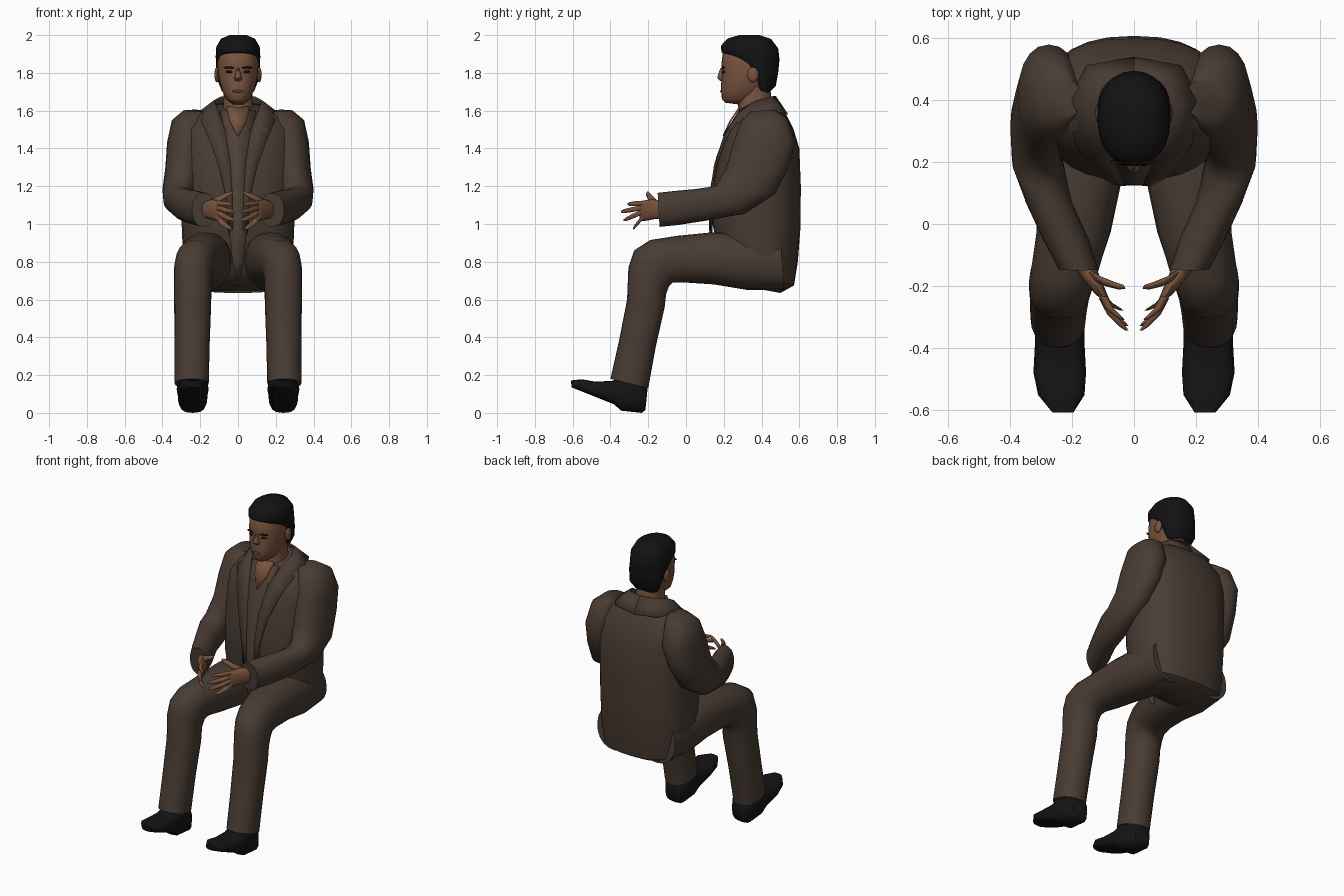
import bpy, bmesh, math
from mathutils import Vector, Matrix


def material(name, rgb):
    m = bpy.data.materials.new(name)
    m.diffuse_color = (*rgb, 1)
    return m


CLOTH = material("brown cloth", (0.066, 0.045, 0.033))
SHIRT = material("shirt brown", (0.082, 0.055, 0.040))
SKIN = material("skin", (0.19, 0.088, 0.048))
LIP = material("lip", (0.12, 0.052, 0.034))
BLACK = material("hair black", (0.006, 0.006, 0.007))
LEATHER = material("shoe black", (0.007, 0.007, 0.008))


def finish(name, bm, mat, mirror=False, solid=0, angle=50):
    bmesh.ops.recalc_face_normals(bm, faces=bm.faces[:])
    me = bpy.data.meshes.new(name)
    bm.to_mesh(me)
    bm.free()
    me.materials.append(mat)
    ob = bpy.data.objects.new(name, me)
    bpy.context.collection.objects.link(ob)
    bpy.ops.object.select_all(action='DESELECT')
    ob.select_set(True)
    bpy.context.view_layer.objects.active = ob
    bpy.ops.object.shade_smooth_by_angle(angle=math.radians(angle))
    if solid:
        mod = ob.modifiers.new("thickness", 'SOLIDIFY')
        mod.thickness = solid
        mod.offset = 0
    if mirror:
        ob.modifiers.new("mirror", 'MIRROR')
    return ob


def loft(name, rings, mat, n=20, power=2.2, mirror=False):
    """Ring: centre x, half width, front y, z, back y, z, optional sideways y of the width."""
    bm = bmesh.new()
    loops = []
    for r in rings:
        cx, rx, y1, z1, y2, z2 = r[:6]
        uy = r[6] if len(r) > 6 else 0
        c = Vector((cx, (y1 + y2) / 2, (z1 + z2) / 2))
        u = Vector((rx, uy, 0))
        v = Vector((0, (y1 - y2) / 2, (z1 - z2) / 2))
        loop = []
        for i in range(n):
            a = 2 * math.pi * i / n
            ca, sa = math.cos(a), math.sin(a)
            p = math.copysign(abs(ca) ** (2 / power), ca)
            q = math.copysign(abs(sa) ** (2 / power), sa)
            loop.append(bm.verts.new(c + u * p + v * q))
        loops.append(loop)
    for a, b in zip(loops, loops[1:]):
        for i in range(n):
            j = (i + 1) % n
            bm.faces.new((a[i], a[j], b[j], b[i]))
    bm.faces.new(loops[0])
    bm.faces.new(loops[-1])
    return finish(name, bm, mat, mirror)


def strip(name, left, right, mat, mirror=False, solid=0.012):
    bm = bmesh.new()
    a = [bm.verts.new(p) for p in left]
    b = [bm.verts.new(p) for p in right]
    for i in range(len(a) - 1):
        bm.faces.new((a[i], b[i], b[i + 1], a[i + 1]))
    return finish(name, bm, mat, mirror, solid)


def blob(name, loc, size, mat, mirror=True, turn=0):
    bm = bmesh.new()
    m = Matrix.Translation(loc) @ Matrix.Rotation(turn, 4, 'Z') @ Matrix.Diagonal((*size, 1))
    bmesh.ops.create_uvsphere(bm, u_segments=12, v_segments=8, radius=1, matrix=m)
    return finish(name, bm, mat, mirror)


# Jacket body and seat
loft("jacket", [
    (0, .19, .28, .675, .50, .635), (0, .275, .21, .76, .572, .675),
    (0, .292, .165, .89, .592, .80), (0, .298, .14, 1.0, .606, .98),
    (0, .30, .14, 1.2, .608, 1.2), (0, .305, .18, 1.4, .60, 1.4),
    (0, .295, .215, 1.5, .57, 1.5), (0, .225, .265, 1.57, .53, 1.58),
    (0, .12, .31, 1.61, .49, 1.64)], CLOTH, 28, 2.4)

# Sleeves
loft("sleeve", [
    (.23, .06, .34, 1.595, .47, 1.605), (.262, .088, .29, 1.54, .535, 1.56),
    (.275, .10, .25, 1.43, .58, 1.44), (.288, .097, .21, 1.29, .545, 1.30),
    (.31, .090, .16, 1.205, .47, 1.16), (.315, .08, .12, 1.195, .31, 1.055),
    (.275, .075, .05, 1.185, .09, 1.015), (.22, .074, -.06, 1.175, -.04, .995),
    (.18, .064, -.15, 1.165, -.14, .985)], CLOTH, mirror=True)

# Trouser legs
loft("trouser_leg", [
    (.15, .13, .50, .93, .52, .65), (.165, .14, .30, .955, .33, .65),
    (.175, .135, .13, .955, .15, .68), (.195, .12, -.05, .937, 0, .69),
    (.22, .11, -.19, .915, -.07, .69), (.235, .104, -.275, .86, -.09, .67),
    (.24, .10, -.305, .77, -.105, .63), (.24, .098, -.312, .60, -.113, .56),
    (.243, .093, -.355, .38, -.16, .35), (.245, .09, -.40, .18, -.2, .13)],
    CLOTH, mirror=True)

# Shoes
loft("shoe", [
    (.24, .055, -.203, .13, -.215, .015), (.24, .075, -.24, .18, -.235, 0),
    (.24, .08, -.33, .20, -.345, .012), (.24, .08, -.39, .17, -.38, .045),
    (.24, .085, -.48, .165, -.48, .085), (.235, .075, -.55, .178, -.555, .115),
    (.23, .035, -.61, .172, -.605, .135)], LEATHER, 16, 3, True)

# Collar running down into the lapels
strip("lapel",
      [(0, .47, 1.675), (.09, .445, 1.67), (.125, .37, 1.65), (.105, .285, 1.60),
       (.065, .21, 1.48), (.04, .157, 1.32), (.03, .128, 1.15), (.025, .128, .97)],
      [(0, .535, 1.58), (.15, .51, 1.59), (.21, .40, 1.585), (.19, .27, 1.535),
       (.15, .205, 1.44), (.10, .152, 1.3), (.065, .132, 1.15), (.05, .134, .95)],
      CLOTH, True)


def centred(rows):
    return [(-w, y, z) for w, y, z in rows], [(w, y, z) for w, y, z in rows]


# Shirt front hanging between the thighs, with bare skin at the neck
strip("shirt_front", *centred([
    (.095, .285, 1.60), (.065, .213, 1.48), (.045, .165, 1.35), (.04, .134, 1.15),
    (.045, .13, .95), (.03, .15, .80), (.01, .17, .71)]), SHIRT)
strip("open_neck", *centred([
    (.062, .285, 1.62), (.042, .232, 1.54), (.003, .197, 1.465)]), SKIN, solid=.008)

# Head and neck
loft("neck", [(0, .085, .28, 1.55, .46, 1.60), (0, .077, .275, 1.65, .45, 1.69),
              (0, .08, .29, 1.73, .44, 1.76)], SKIN)
loft("head", [
    (0, .03, .208, 1.642, .30, 1.63), (0, .06, .19, 1.662, .36, 1.655),
    (0, .082, .186, 1.70, .42, 1.70), (0, .097, .186, 1.745, .45, 1.75),
    (0, .105, .19, 1.79, .47, 1.79), (0, .108, .187, 1.84, .475, 1.85),
    (0, .105, .195, 1.91, .47, 1.91), (0, .08, .24, 1.96, .43, 1.96)], SKIN, 24)
loft("hair", [
    (0, .085, .38, 1.71, .44, 1.695), (0, .108, .345, 1.79, .475, 1.73),
    (0, .117, .27, 1.865, .488, 1.80), (0, .118, .187, 1.91, .495, 1.87),
    (0, .115, .186, 1.945, .488, 1.93), (0, .09, .22, 1.982, .45, 1.98),
    (0, .045, .28, 2.0, .39, 2.0)], BLACK, 24)
loft("nose", [(0, .009, .181, 1.825, .22, 1.825), (0, .016, .168, 1.79, .22, 1.785),
              (0, .022, .165, 1.773, .22, 1.77), (0, .016, .18, 1.757, .22, 1.755)],
     SKIN, 10)
blob("ear", (.112, .355, 1.79), (.013, .03, .04), SKIN)
blob("eyebrow", (.048, .197, 1.828), (.03, .006, .006), BLACK, turn=.25)
blob("eye", (.045, .2, 1.806), (.02, .006, .007), BLACK, turn=.25)
blob("mouth", (0, .187, 1.703), (.032, .006, .007), LIP, False)

# Hands: palm, four fingers and thumb
loft("palm", [
    (.168, .038, -.12, 1.12, -.12, 1.03), (.142, .032, -.17, 1.13, -.17, 1.025),
    (.108, .02, -.225, 1.125, -.222, 1.015), (.09, .012, -.25, 1.115, -.245, 1.02)],
    SKIN, 12, mirror=True)
fingers = {"index": ((.10, -.235, 1.11), (.035, -.31, 1.105)),
           "middle": ((.10, -.24, 1.085), (.022, -.345, 1.065)),
           "ring": ((.10, -.24, 1.06), (.022, -.33, 1.02)),
           "little": ((.105, -.23, 1.035), (.038, -.28, .975))}
for name, (a, b) in fingers.items():
    rings = []
    for t, r in ((0, .014), (.5, .0135), (.85, .011), (1, .005)):
        p = Vector(a).lerp(Vector(b), t)
        rings.append((p.x + .012 * math.sin(t * math.pi), r, p.y, p.z + r, p.y, p.z - r))
    loft(name + "_finger", rings, SKIN, 10, mirror=True)
loft("thumb", [(.145, .008, -.16, 1.125, -.16, 1.085, .02),
               (.10, .008, -.185, 1.15, -.185, 1.115, .016),
               (.055, .006, -.20, 1.168, -.20, 1.142, .012),
               (.03, .003, -.203, 1.173, -.203, 1.16, .006)], SKIN, 10, mirror=True)
